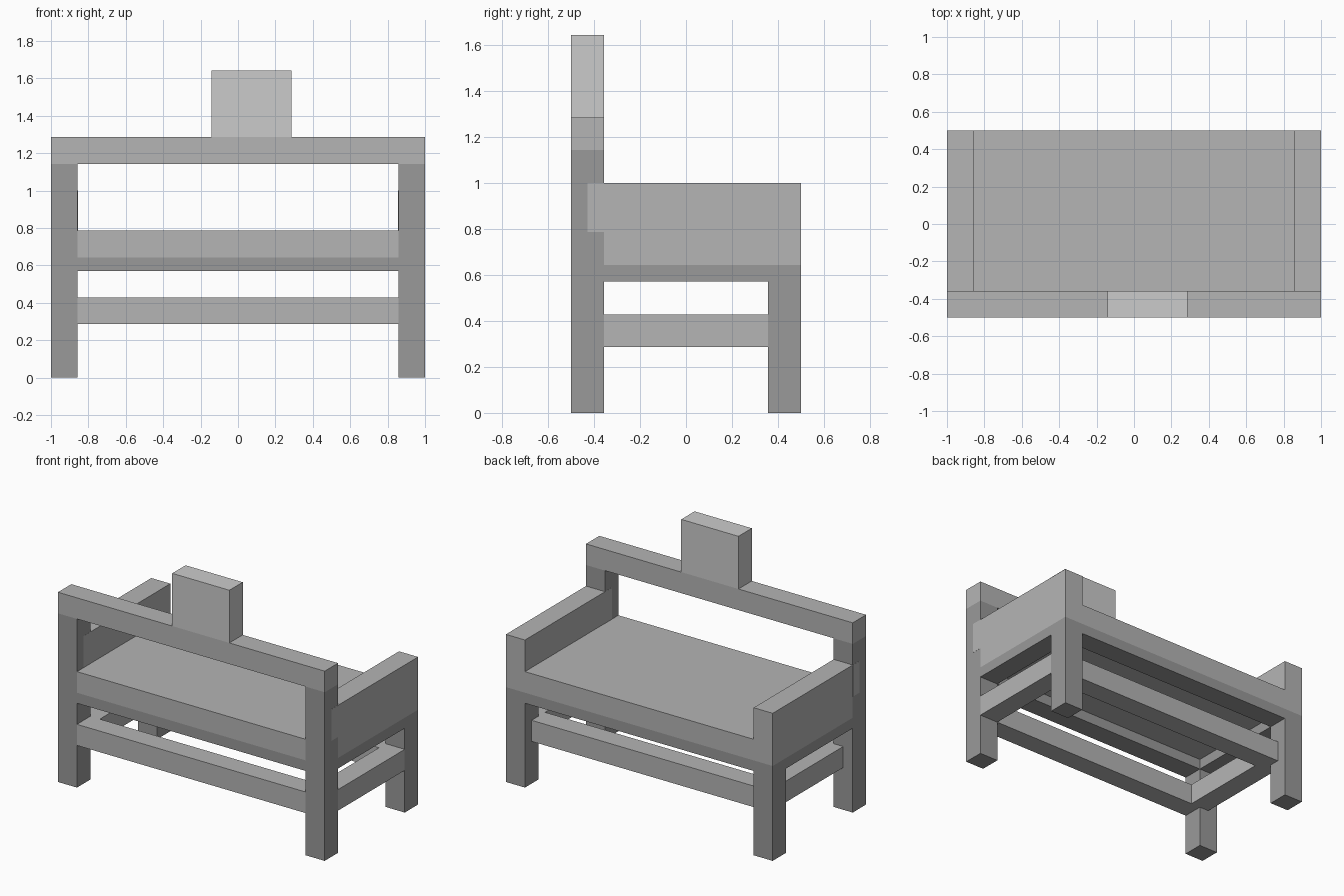
import bpy
import bmesh

if "Cube" in bpy.data.objects:
    bpy.data.objects.remove(bpy.data.objects["Cube"])

U = 1 / 14  # grid step of the model


def grey(name, value):
    mat = bpy.data.materials.new(name)
    mat.diffuse_color = (value, value, value, 1)
    mat.use_nodes = True
    mat.node_tree.nodes["Principled BSDF"].inputs["Base Color"].default_value = mat.diffuse_color
    return mat


DARK = grey("dark_grey", 0.32)
MID = grey("mid_grey", 0.46)
LIGHT = grey("light_grey", 0.56)


def box(name, mat, x, y, z, mirror=False):
    """Box from (min, max) ranges in grid steps, optionally mirrored across x = 0."""
    bm = bmesh.new()
    bmesh.ops.create_cube(bm, size=1)
    for v in bm.verts:
        for i, (lo, hi) in enumerate((x, y, z)):
            v.co[i] = U * (hi if v.co[i] > 0 else lo)
    mesh = bpy.data.meshes.new(name)
    bm.to_mesh(mesh)
    bm.free()
    mesh.materials.append(mat)
    ob = bpy.data.objects.new(name, mesh)
    bpy.context.collection.objects.link(ob)
    if mirror:
        mod = ob.modifiers.new("mirror", 'MIRROR')
        mod.use_mirror_merge = False
    return ob


# Legs: tall posts at -y, short legs at +y
box("tall_post", DARK, (12, 14), (-7, -5), (0, 16), True)
box("short_leg", DARK, (12, 14), (5, 7), (0, 9), True)

# Seat frame and seat panel
box("frame_front", DARK, (-12, 12), (-7, -5), (8, 9))
box("frame_back", DARK, (-12, 12), (5, 7), (8, 9))
box("frame_side", DARK, (12, 14), (-5, 5), (8, 9), True)
box("seat", MID, (-12, 12), (-7, 7), (9, 11))

# Arm panels, with a tongue that laps over the post (a hair proud of it)
box("arm", MID, (12, 14), (-5, 7), (9, 14), True)
box("arm_tongue", MID, (11.99, 14.01), (-6, -5), (11, 14), True)

# Lower stretcher ring, set in one step on the +y and -x sides
box("stretcher_front", MID, (-12, 12), (-7, -5), (4, 6))
box("stretcher_back", MID, (-12, 12), (4, 6), (4, 6))
box("stretcher_right", MID, (12, 14), (-5, 5), (4, 6))
box("stretcher_left", MID, (-13, -11), (-5, 5), (4, 6))

# Top rail with the off-centre block
box("top_rail", MID, (-14, 14), (-7, -5), (16, 18))
box("top_block", LIGHT, (-2, 4), (-7, -5), (18, 23))
